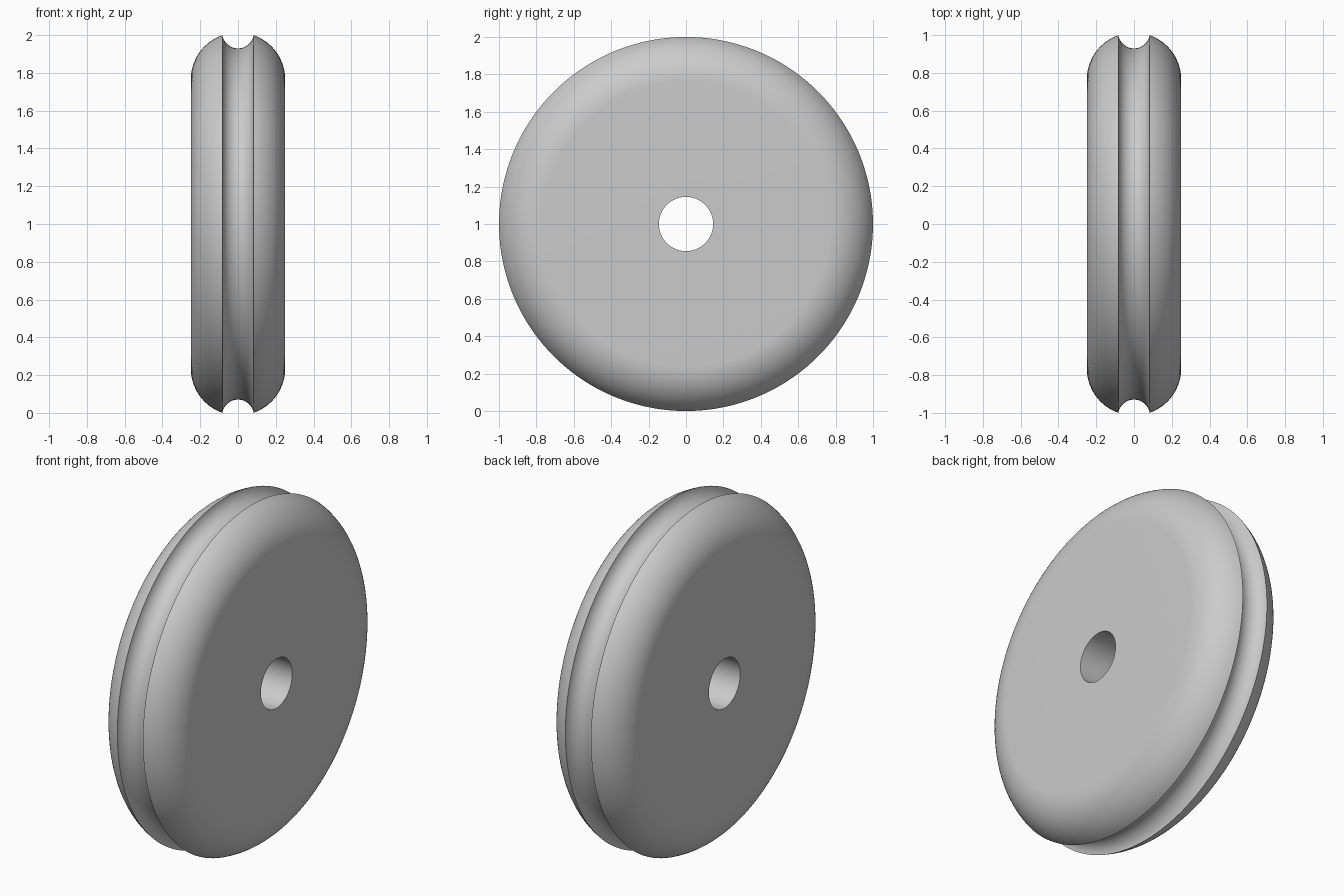
import bpy
import bmesh
from math import atan2, cos, sin, pi, radians
from mathutils import Vector

cube = bpy.data.objects.get("Cube")
if cube:
    bpy.data.objects.remove(cube, do_unlink=True)

HALF_WIDTH = 0.25      # also the radius of the rounded rim
RIM_CENTRE = 0.764     # radial position of the rim arc's centre
BORE = 0.145
GROOVE_EDGE = 0.083    # half width of the groove at the rim
GROOVE_CENTRE = 1.014
STEPS = 160


def arc(centre, radius, start, end, count):
    """Points (axial, radial) along an arc, both ends included."""
    angles = [start + (end - start) * i / count for i in range(count + 1)]
    return [(radius * cos(a), centre + radius * sin(a)) for a in angles]


# Half profile: bore edge, flat side, rounded rim, half of the groove
drop = GROOVE_CENTRE - 1.0
groove_radius = (GROOVE_EDGE ** 2 + drop ** 2) ** 0.5
rim_end = atan2(1.0 - RIM_CENTRE, GROOVE_EDGE)
groove_start = atan2(-drop, GROOVE_EDGE)
half = [(HALF_WIDTH, BORE)]
half += arc(RIM_CENTRE, HALF_WIDTH, 0, rim_end, 20)
half += arc(GROOVE_CENTRE, groove_radius, groove_start, -pi / 2, 12)[1:]
profile = half + [(-x, r) for x, r in reversed(half[:-1])]

# Revolve the closed profile around the axle
bm = bmesh.new()
verts = [bm.verts.new((x, 0, r)) for x, r in profile]
edges = [bm.edges.new((v, verts[(i + 1) % len(verts)])) for i, v in enumerate(verts)]
bmesh.ops.spin(bm, geom=verts + edges, cent=(0, 0, 0), axis=(1, 0, 0),
               angle=2 * pi, steps=STEPS, use_merge=True)
bmesh.ops.remove_doubles(bm, verts=bm.verts, dist=0.0001)
bmesh.ops.recalc_face_normals(bm, faces=bm.faces)
bmesh.ops.translate(bm, verts=bm.verts, vec=Vector((0, 0, 1)))

mesh = bpy.data.meshes.new("grooved_wheel")
bm.to_mesh(mesh)
bm.free()
wheel = bpy.data.objects.new("grooved_wheel", mesh)
bpy.context.collection.objects.link(wheel)

# Plain grey material
grey = bpy.data.materials.new("light_grey")
grey.use_nodes = True
colour = (0.6, 0.6, 0.6, 1)
grey.diffuse_color = colour
grey.node_tree.nodes["Principled BSDF"].inputs["Base Color"].default_value = colour
mesh.materials.append(grey)

# Smooth shading with crisp groove and bore edges
bpy.ops.object.select_all(action='DESELECT')
wheel.select_set(True)
bpy.context.view_layer.objects.active = wheel
bpy.ops.object.shade_smooth_by_angle(angle=radians(30))
